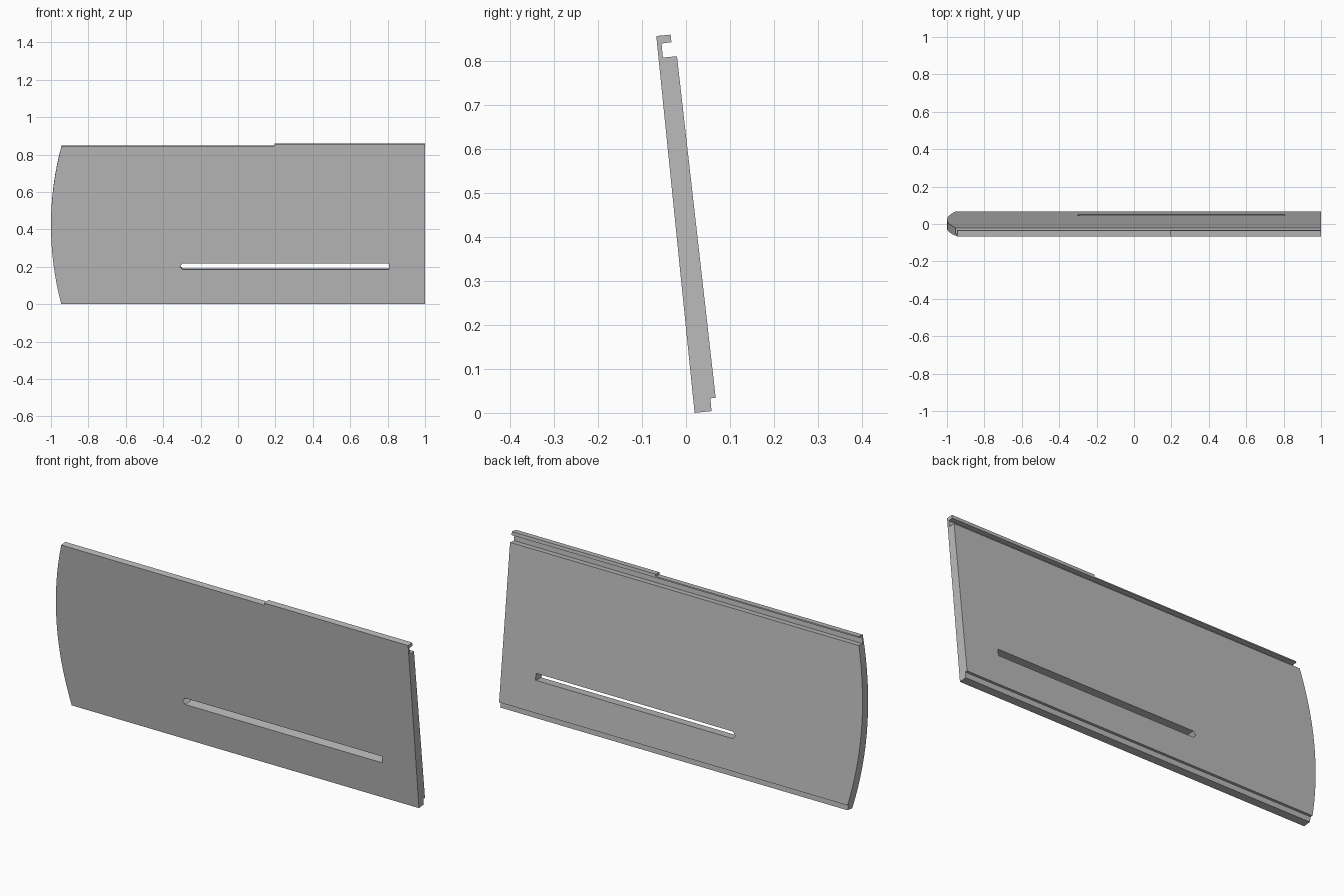
import bpy
import bmesh
from mathutils import Vector

cube = bpy.data.objects.get("Cube")
if cube:
    bpy.data.objects.remove(cube, do_unlink=True)

grey = bpy.data.materials.new("plain grey")
grey.use_nodes = True
colour = (0.5, 0.5, 0.5, 1)
grey.diffuse_color = colour
grey.node_tree.nodes["Principled BSDF"].inputs["Base Color"].default_value = colour

TILT = 0.1014                                   # lean of the front face
NORMAL = Vector((0, 1, TILT)).normalized()      # front to back


def prism(name, points, sweep):
    """Extrude a closed outline along a vector."""
    bm = bmesh.new()
    face = bm.faces.new([bm.verts.new(p) for p in points])
    result = bmesh.ops.extrude_face_region(bm, geom=[face])
    moved = [g for g in result["geom"] if isinstance(g, bmesh.types.BMVert)]
    bmesh.ops.translate(bm, verts=moved, vec=sweep)
    bmesh.ops.recalc_face_normals(bm, faces=bm.faces)
    mesh = bpy.data.meshes.new(name)
    bm.to_mesh(mesh)
    bm.free()
    mesh.materials.append(grey)
    obj = bpy.data.objects.new(name, mesh)
    bpy.context.collection.objects.link(obj)
    return obj


def cutter(name, outline):
    """Outline drawn on the leaning front face, swept square through the board."""
    pts = [Vector((x, 0.0195 - TILT * z, z)) - NORMAL * 0.05 for x, z in outline]
    obj = prism(name, pts, NORMAL * 0.2)
    obj.hide_render = True
    return obj


# Board with a hooked top edge and a rebated bottom edge (y, z)
profile = [(0.0195, 0), (0.058, 0.004), (0.0555, 0.033), (0.0675, 0.034),
           (-0.0205, 0.81), (-0.0525, 0.807), (-0.0555, 0.839),
           (-0.033, 0.842), (-0.035, 0.859), (-0.0675, 0.856)]
panel = prism("panel", [(-1.05, y, z) for y, z in profile], Vector((2.05, 0, 0)))

# Curved end and the lower stretch of the top lip
heights = [0.845 - 0.945 * i / 18 for i in range(19)]
outline = [(-1 + 0.055 * ((z - 0.42) / 0.42) ** 2, z) for z in heights]
outline += [(1.1, -0.1), (1.1, 1), (0.195, 1), (0.195, 0.845)]
trim = cutter("outline_trim", outline)

# Long slot with one blunt pointed end
slot = cutter("slot_cutter", [(-0.295, 0.185), (0.808, 0.185), (0.808, 0.219),
                              (-0.295, 0.219), (-0.31, 0.202)])

for tool, operation in ((trim, "INTERSECT"), (slot, "DIFFERENCE")):
    mod = panel.modifiers.new(tool.name, "BOOLEAN")
    mod.object = tool
    mod.operation = operation
    mod.solver = "EXACT"

# Bake the cuts and discard the cutters
bpy.context.view_layer.update()
graph = bpy.context.evaluated_depsgraph_get()
baked = bpy.data.meshes.new_from_object(panel.evaluated_get(graph))
panel.modifiers.clear()
panel.data = baked
baked.name = "panel"
for tool in (trim, slot):
    bpy.data.objects.remove(tool, do_unlink=True)

# Smooth the curved end only
bpy.ops.object.select_all(action="DESELECT")
panel.select_set(True)
bpy.context.view_layer.objects.active = panel
bpy.ops.object.shade_smooth_by_angle(angle=0.2)
